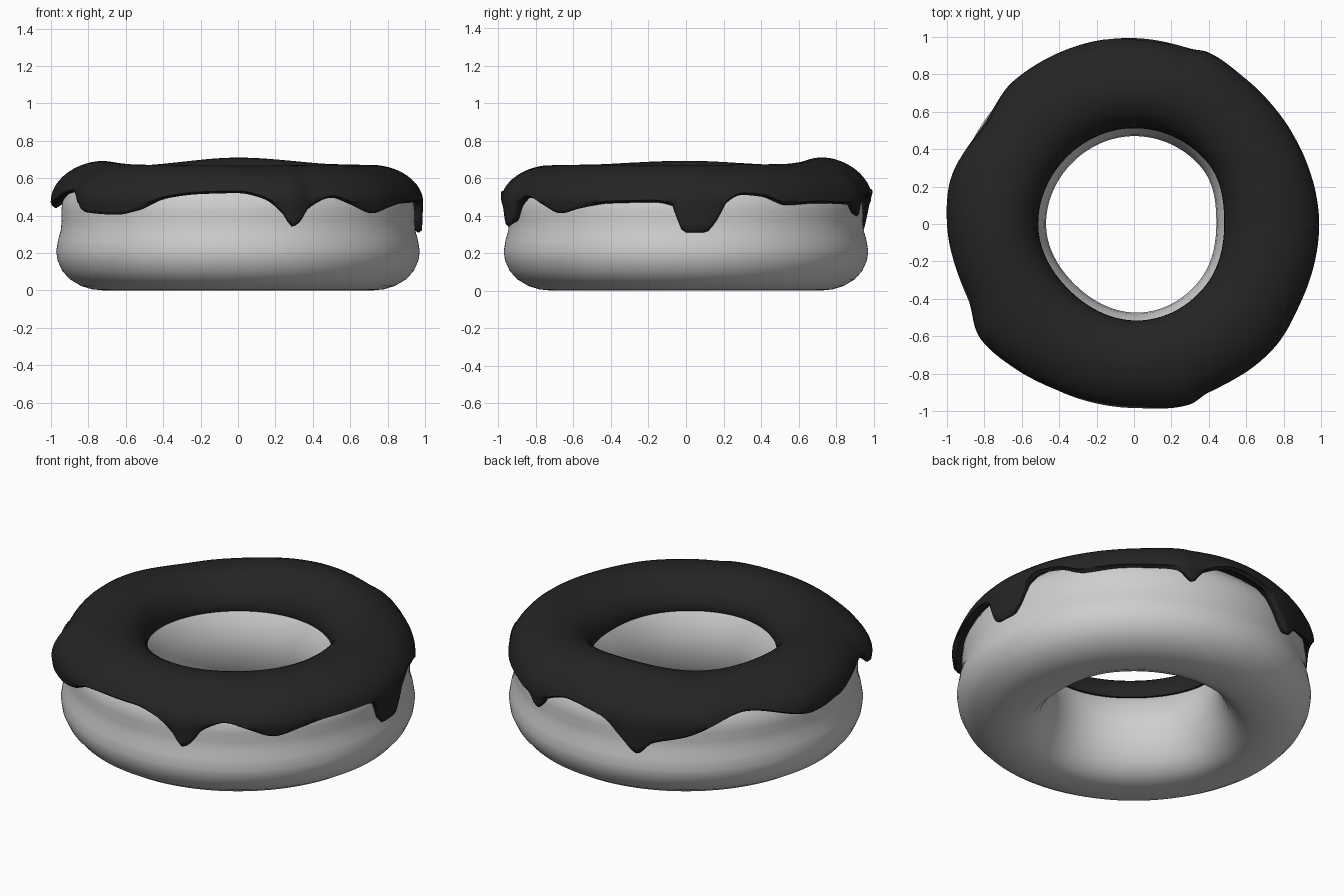
import bpy, bmesh, math

if "Cube" in bpy.data.objects:
    bpy.data.objects.remove(bpy.data.objects["Cube"])

SEG = 256


def material(name, value):
    m = bpy.data.materials.new(name)
    m.diffuse_color = (value, value, value, 1)
    m.use_nodes = True
    m.node_tree.nodes["Principled BSDF"].inputs["Base Color"].default_value = m.diffuse_color
    return m


def around(keys):
    """Smooth periodic function of the angle in degrees from (angle, value) keys."""
    n = len(keys)
    pts = ([(a - 360, v) for a, v in keys] + list(keys)
           + [(a + 360, v) for a, v in keys])

    def slope(i):
        (a0, v0), (a1, v1), (a2, v2) = pts[i - 1], pts[i], pts[i + 1]
        s0, s1 = (v1 - v0) / (a1 - a0), (v2 - v1) / (a2 - a1)
        return 0 if s0 * s1 <= 0 else 2 * s0 * s1 / (s0 + s1)

    def value(a):
        i = max(k for k in range(n - 1, 2 * n) if pts[k][0] <= a)
        (a0, v0), (a1, v1) = pts[i], pts[i + 1]
        d = a1 - a0
        t = (a - a0) / d
        return (v0 * (1 + 2 * t) * (1 - t) ** 2 + slope(i) * d * t * (1 - t) ** 2
                + v1 * t * t * (3 - 2 * t) + slope(i + 1) * d * t * t * (t - 1))
    return value


def ring(name, profile, mat, sharp=60):
    """Closed ring: profile(angle) returns a loop of (radius, height)."""
    bm = bmesh.new()
    loops = []
    for s in range(SEG):
        deg = 360 * s / SEG
        c, q = math.cos(math.radians(deg)), math.sin(math.radians(deg))
        loops.append([bm.verts.new((r * c, r * q, z)) for r, z in profile(deg)])
    m = len(loops[0])
    for s in range(SEG):
        a, b = loops[s], loops[(s + 1) % SEG]
        for k in range(m):
            j = (k + 1) % m
            bm.faces.new((a[k], b[k], b[j], a[j]))
    bmesh.ops.recalc_face_normals(bm, faces=bm.faces)
    me = bpy.data.meshes.new(name)
    bm.to_mesh(me)
    bm.free()
    me.materials.append(mat)
    ob = bpy.data.objects.new(name, me)
    bpy.context.collection.objects.link(ob)
    bpy.ops.object.select_all(action='DESELECT')
    ob.select_set(True)
    bpy.context.view_layer.objects.active = ob
    bpy.ops.object.shade_smooth_by_angle(angle=math.radians(sharp))
    return ob


# Shapes that vary around the ring
hole = around([(0, .44), (40, .47), (85, .47), (135, .465), (180, .47),
               (225, .452), (278, .475), (320, .462)])
top = around([(0, .67), (45, .675), (90, .71), (135, .67), (180, .692),
              (225, .672), (270, .668), (315, .67)])
rim = around([(0, .99), (12, .985), (38, .975), (53, .98), (67, 1.0), (72, .985),
              (90, .995), (105, 1.0), (130, 1.0), (146, .965), (168, 1.01),
              (180, 1.0), (204, .975), (217, 1.025), (231, 1.0), (246, .98),
              (270, .985), (287, 1.01), (294, .985), (319, 1.0), (335, .985)])
drip = around([(0, .31), (6, .31), (10, .38), (13, .47), (18, .51), (25, .5),
               (34, .455), (46, .465), (60, .46), (65, .45), (69, .395), (73, .47),
               (84, .53), (97, .49), (104, .38), (109, .30), (114, .37), (125, .415),
               (145, .53), (171, .44), (183, .46), (205, .525), (215, .42),
               (229, .405), (237, .43), (246, .49), (258, .515), (270, .52),
               (278, .49), (284, .41), (287, .34), (290, .37), (293, .44),
               (301, .495), (308, .46), (317, .412), (325, .44), (335, .465),
               (350, .47), (356, .45), (358, .34)])

# Dough: soft torus with a waist, flat underneath
OUTER = [(.64, 0), (.72, 0), (.78, .006), (.84, .024), (.90, .06), (.94, .105),
         (.965, .16), (.972, .21), (.962, .27), (.948, .32), (.943, .37),
         (.945, .42), (.94, .47), (.91, .53), (.86, .58), (.80, .615), (.72, .63)]
INNER = [(.63, .60), (.57, .55), (.525, .49), (.487, .42), (.467, .35), (.46, .29),
         (.467, .22), (.487, .15), (.52, .08), (.57, .025)]


def dough_profile(deg):
    shift = hole(deg) - .46
    return OUTER + [(r + shift, z) for r, z in INNER]


# Icing: shell over the top with a dripping outer edge
def icing_profile(deg):
    R, T, Z, h = rim(deg), top(deg), drip(deg), hole(deg) + .042
    base = .46
    start = max(Z, base)
    a0 = math.asin((start - base) / (T - base))
    pts = [(.90, Z + .05), (R - .045, Z + .016), (R - .022, Z)]
    for k in range(5):                       # hanging part
        t = k / 5
        pts.append((R - .006 * (1 - t), Z + .012 + (start - Z) * t))
    for k in range(13):                      # outer shoulder
        a = a0 + (math.pi / 2 - a0) * k / 12
        z = base + (T - base) * math.sin(a)
        pts.append((.72 + (R - .72) * max(math.cos(a), 0) ** 1.12,
                    z + .012 * (1 - k / 12)))
    for k in range(1, 11):                   # slope into the hole
        a = math.pi / 2 * k / 10
        pts.append((.72 - (.72 - h) * math.sin(a), .50 + (T - .50) * math.cos(a)))
    pts += [(h + .006, .485), (h + .06, .49), (.72, .58)]
    return pts


ring("dough", dough_profile, material("pale grey dough", .62))
ring("icing", icing_profile, material("black icing", .018))
